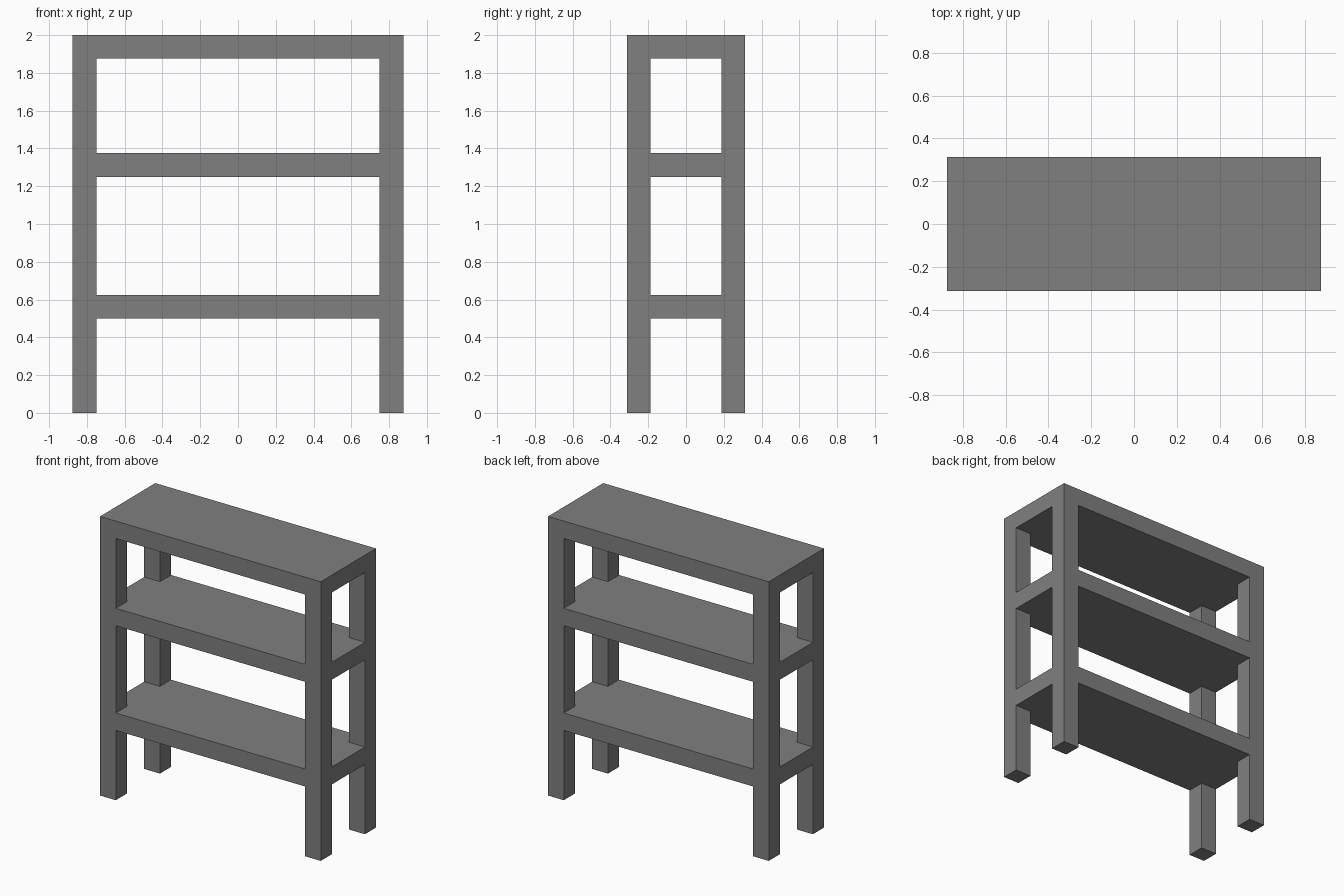
import bpy, bmesh

if "Cube" in bpy.data.objects:
    bpy.data.objects.remove(bpy.data.objects["Cube"])

grey = bpy.data.materials.new("grey")
grey.diffuse_color = (0.214, 0.214, 0.214, 1)
grey.use_nodes = True
grey.node_tree.nodes["Principled BSDF"].inputs["Base Color"].default_value = grey.diffuse_color

# Break lines of the cell grid: legs at the corners, shelves at three heights
X = [-0.875, -0.75, 0.75, 0.875]
Y = [-0.3125, -0.1875, 0.1875, 0.3125]
Z = [0, 0.5, 0.625, 1.25, 1.375, 1.875, 2]
SHELF_LEVELS = (1, 3, 5)


def solid(c):
    i, j, k = c
    if not (0 <= i < 3 and 0 <= j < 3 and 0 <= k < 6):
        return False
    return k in SHELF_LEVELS or (i != 1 and j != 1)


# One welded shell: a face wherever a solid cell meets empty space
bm = bmesh.new()
verts = {}


def vert(c):
    if c not in verts:
        verts[c] = bm.verts.new((X[c[0]], Y[c[1]], Z[c[2]]))
    return verts[c]


for cell in [(i, j, k) for i in range(3) for j in range(3) for k in range(6)]:
    if not solid(cell):
        continue
    for axis in range(3):
        for side in (0, 1):
            neighbour = list(cell)
            neighbour[axis] += 2 * side - 1
            if solid(neighbour):
                continue
            u, v = (axis + 1) % 3, (axis + 2) % 3
            ring = []
            for du, dv in ((0, 0), (1, 0), (1, 1), (0, 1)):
                c = list(cell)
                c[axis] += side
                c[u] += du
                c[v] += dv
                ring.append(vert(tuple(c)))
            bm.faces.new(ring if side else ring[::-1])

mesh = bpy.data.meshes.new("shelf_unit")
bm.to_mesh(mesh)
bm.free()
mesh.materials.append(grey)
bpy.context.collection.objects.link(bpy.data.objects.new("shelf_unit", mesh))
